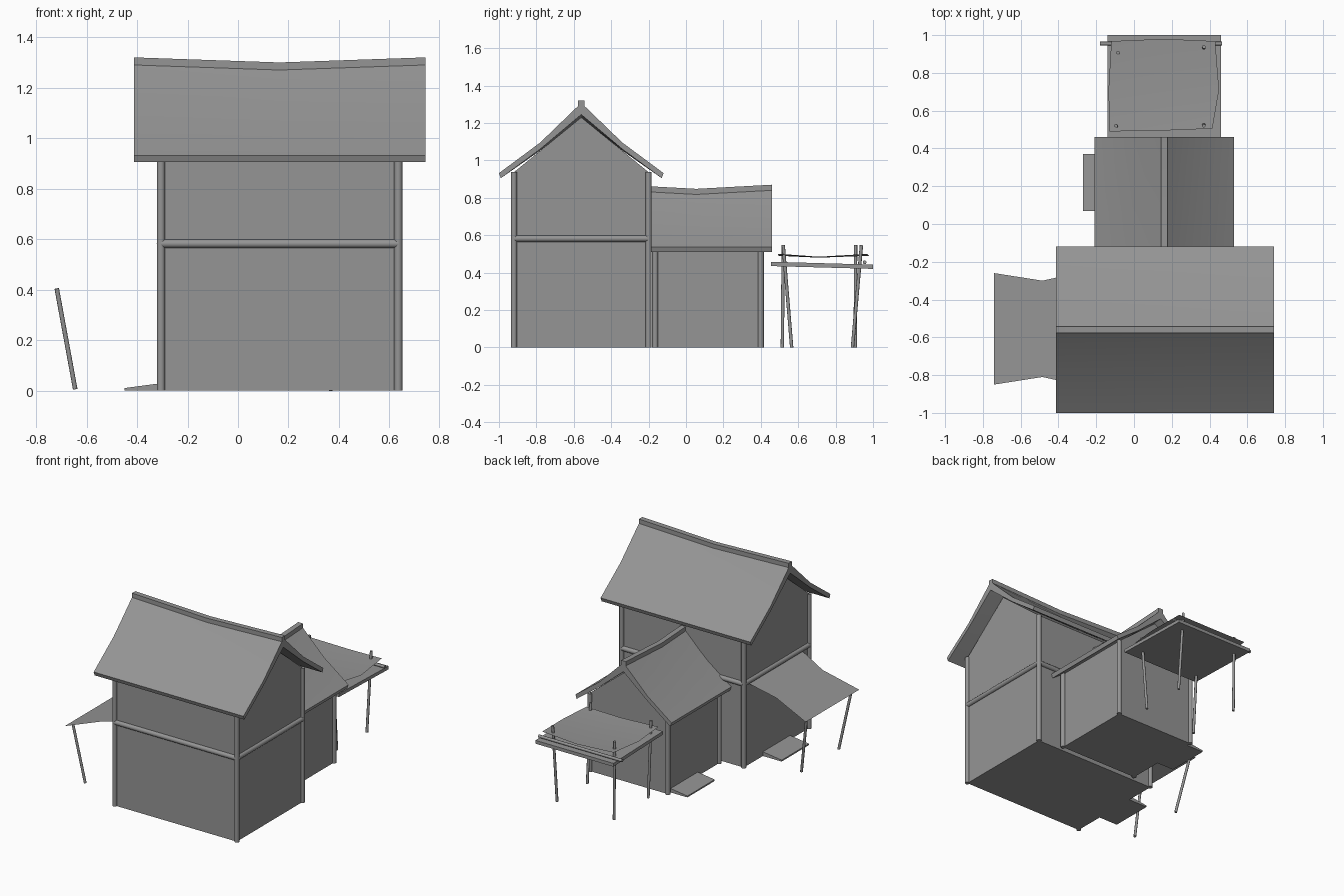
import bpy, bmesh, math
from mathutils import Vector, Matrix

cube = bpy.data.objects.get("Cube")
if cube:
    bpy.data.objects.remove(cube, do_unlink=True)

grey = bpy.data.materials.new("plain grey")
grey.use_nodes = True
grey.diffuse_color = (0.3, 0.3, 0.3, 1)
grey.node_tree.nodes["Principled BSDF"].inputs["Base Color"].default_value = (0.3, 0.3, 0.3, 1)


def finish(name, bm, matrix=Matrix(), solid=True):
    if solid:
        bmesh.ops.recalc_face_normals(bm, faces=bm.faces)
    bm.transform(matrix)
    mesh = bpy.data.meshes.new(name)
    bm.to_mesh(mesh)
    bm.free()
    mesh.materials.append(grey)
    obj = bpy.data.objects.new(name, mesh)
    bpy.context.scene.collection.objects.link(obj)
    bpy.ops.object.select_all(action="DESELECT")
    obj.select_set(True)
    bpy.context.view_layer.objects.active = obj
    bpy.ops.object.shade_smooth_by_angle(angle=math.radians(35))
    return obj


def loft(name, rings, matrix=Matrix()):
    """Skin a closed solid through matching rings of points."""
    bm = bmesh.new()
    rows = [[bm.verts.new(p) for p in ring] for ring in rings]
    n = len(rows[0])
    for a, b in zip(rows, rows[1:]):
        for i in range(n):
            j = (i + 1) % n
            bm.faces.new((a[i], a[j], b[j], b[i]))
    bm.faces.new(rows[0])
    bm.faces.new(rows[-1])
    return finish(name, bm, matrix)


def prism(name, profile, y0, y1, matrix=Matrix()):
    return loft(name, [[(x, y, z) for x, z in profile] for y in (y0, y1)], matrix)


def rod(name, start, end, radius, matrix=Matrix()):
    a, b = Vector(start), Vector(end)
    bm = bmesh.new()
    bmesh.ops.create_cone(bm, cap_ends=True, segments=12, radius1=radius,
                          radius2=radius, depth=(b - a).length)
    turn = (b - a).to_track_quat("Z", "Y").to_matrix().to_4x4()
    return finish(name, bm, matrix @ Matrix.Translation((a + b) / 2) @ turn)


def cloth(name, rows):
    """Thin hanging sheet, a grid of points."""
    bm = bmesh.new()
    grid = [[bm.verts.new(p) for p in row] for row in rows]
    for a, b in zip(grid, grid[1:]):
        for i in range(len(a) - 1):
            bm.faces.new((a[i], a[i + 1], b[i + 1], b[i]))
    bmesh.ops.recalc_face_normals(bm, faces=bm.faces)
    if sum(f.normal.z for f in bm.faces) < 0:
        bmesh.ops.reverse_faces(bm, faces=bm.faces)
    return finish(name, bm, solid=False)


def roof(name, w, eave, ridge, length, sag, matrix):
    """Concave gable roof with a ridge cap that dips at mid length."""
    mid = eave + 0.458 * (ridge - eave)
    half = [(0.018, ridge, 1), (0.018, ridge - 0.03, 1), (w / 2, mid, 0.4), (w, eave + 0.027, 0),
            (w - 0.01, eave, 0), (w / 2, mid - 0.035, 0.4)]
    profile = half + [(0, ridge - 0.075, 1)] + [(-x, z, s) for x, z, s in reversed(half)]
    rings = [[(x, y, z - s * d) for x, z, s in profile]
             for y, d in ((-length, 0), (0, sag), (length, 0))]
    return loft(name, rings, matrix)


def house(name, matrix, w, y0, y1, wall_top, apex):
    """Walls, gable and corner posts, with the ridge along local y."""
    prism(name + "_walls", [(-w, 0), (w, 0), (w, wall_top), (-w, wall_top)], y0, y1, matrix)
    prism(name + "_gable", [(-w, wall_top), (w, wall_top), (0, apex)], y0, y1, matrix)
    for x in (-w, w):
        for y in (y0, y1):
            rod(name + "_corner_post", (x, y, 0), (x, y, wall_top), 0.016, matrix)


# Main house, its ridge running along x
main = Matrix.Translation((0.165, -0.56, 0)) @ Matrix.Rotation(math.pi / 2, 4, "Z")
house("main_house", main, 0.36, -0.47, 0.47, 0.937, 1.23)
roof("main_roof", 0.44, 0.905, 1.32, 0.577, 0.02, main)
for s in (-1, 1):
    rod("main_long_beam", (s * 0.36, -0.47, 0.582), (s * 0.36, 0.47, 0.582), 0.017, main)
    rod("main_end_beam", (-0.36, s * 0.47, 0.582), (0.36, s * 0.47, 0.582), 0.017, main)

# Rear house, its ridge running along y
rear = Matrix.Translation((0.16, 0.055, 0))
house("rear_house", rear, 0.3, -0.22, 0.345, 0.545, 0.785)
roof("rear_roof", 0.37, 0.51, 0.87, 0.405, 0.022, rear)

# Doorstep ramps
for name, x, y in (("main_ramp", -0.32, -0.56), ("rear_ramp", -0.14, 0.22)):
    prism(name, [(x + 0.02, 0), (x + 0.02, 0.03), (x - 0.13, 0.01), (x - 0.13, 0)], y - 0.15, y + 0.15)

# Side awning and its two leaning poles
cloth("awning", [[(x, -0.555 + t * h, z) for t in (-1, 0, 1)]
                 for x, h, z in ((-0.305, 0.295, 0.56), (-0.485, 0.255, 0.495), (-0.74, 0.295, 0.41))])
for base, top in ((-0.35, -0.3), (-0.76, -0.79)):
    rod("awning_pole", (-0.645, base, 0.006), (-0.718, top, 0.404), 0.009)

# Rear stall: tilted board, poles, cross rod and sagging cover
loft("stall_board", [[(x, 0.455, 0.435), (x, 1, 0.42), (x, 1, 0.443), (x, 0.455, 0.458)]
                     for x in (-0.14, 0.46)])
for foot, top in (((-0.08, 0.905), (-0.085, 0.907)), ((0.37, 0.89), (0.37, 0.938)),
                  ((-0.07, 0.515), (-0.095, 0.52)), ((0.365, 0.565), (0.37, 0.52))):
    rod("stall_pole", (*foot, 0), (*top, 0.547), 0.009)
rod("stall_cross_rod", (-0.18, 0.955, 0.455), (0.465, 0.955, 0.455), 0.01)
cloth("stall_cover", [
    [(-0.13, 0.49, 0.5), (0.16, 0.495, 0.49), (0.415, 0.505, 0.5)],
    [(-0.135, 0.71, 0.485), (0.16, 0.71, 0.48), (0.45, 0.71, 0.485)],
    [(-0.12, 0.968, 0.5), (0.16, 0.98, 0.49), (0.43, 0.968, 0.5)]])
